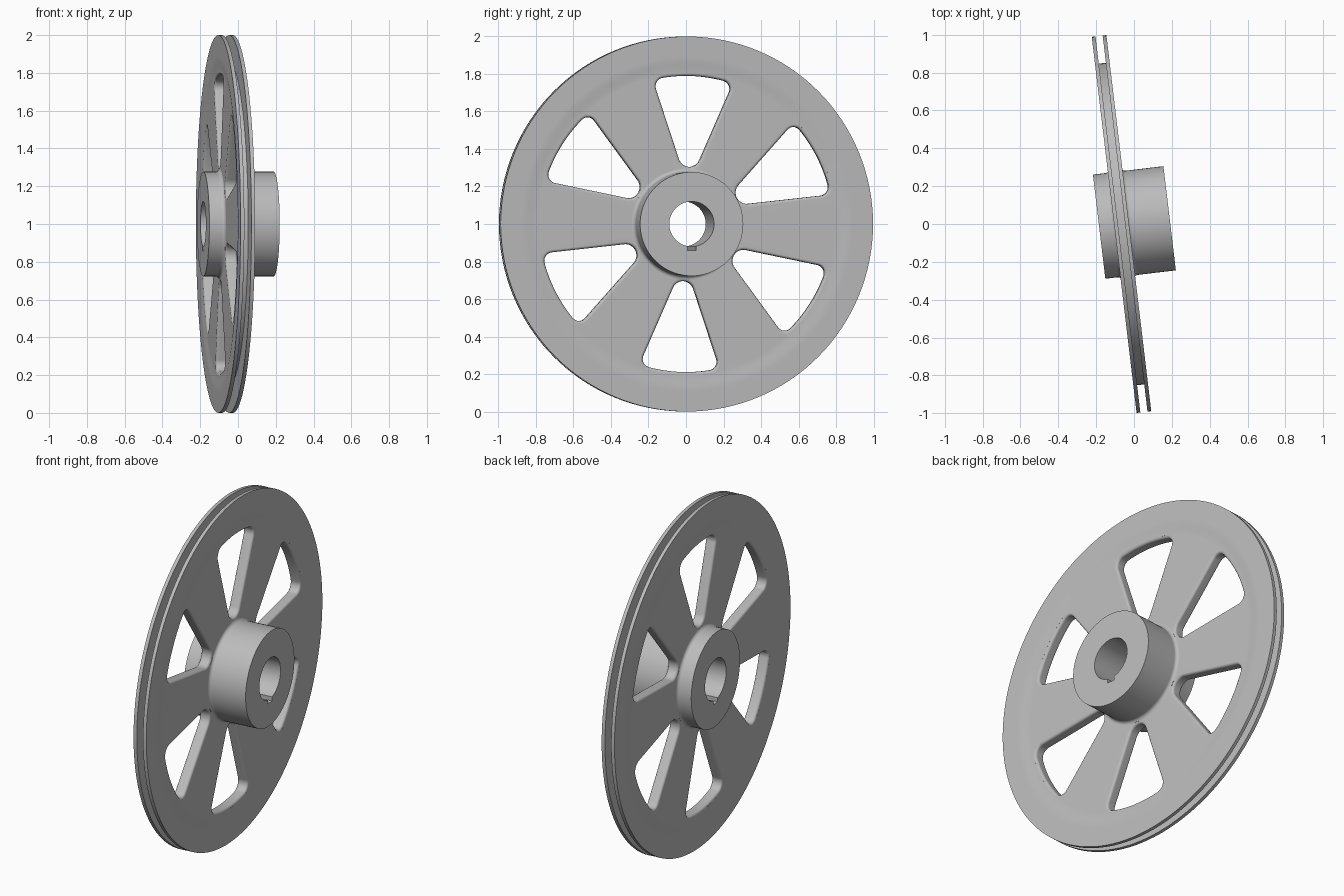
import bpy, bmesh
from math import sin, cos, radians, pi, atan2, hypot
from mathutils import Matrix, Vector

cube = bpy.data.objects.get("Cube")
if cube:
    bpy.data.objects.remove(cube)

SEGMENTS = 128
RIM, WEB, HUB, BORE = 0.039, 0.032, 0.277, 0.12    # half widths and radii
FILLET = 0.014

metal = bpy.data.materials.new("light grey metal")
metal.use_nodes = True
grey = (0.5, 0.5, 0.5, 1)
metal.diffuse_color = grey
metal.node_tree.nodes["Principled BSDF"].inputs["Base Color"].default_value = grey


def make_object(name, bm):
    bmesh.ops.recalc_face_normals(bm, faces=bm.faces)
    mesh = bpy.data.meshes.new(name)
    bm.to_mesh(mesh)
    bm.free()
    obj = bpy.data.objects.new(name, mesh)
    bpy.context.collection.objects.link(obj)
    mesh.materials.append(metal)
    return obj


def loft(bm, rings, closed=False):
    """Skin a stack of equal rings; cap the ends or join last to first."""
    rings = [[bm.verts.new(p) for p in ring] for ring in rings]
    n = len(rings[0])
    pairs = list(zip(rings, rings[1:])) + ([(rings[-1], rings[0])] if closed else [])
    for a, b in pairs:
        for i in range(n):
            j = (i + 1) % n
            bm.faces.new((a[i], a[j], b[j], b[i]))
    if not closed:
        bm.faces.new(rings[0])
        bm.faces.new(rings[-1])


# Side profile of one face: hub foot fillet, web, soft step up to the rim
def side(s, hub_end):
    f = 0.02
    foot = [(s * (WEB + f - f * sin(a)), HUB + f - f * cos(a))
            for a in (0, pi / 6, pi / 3, pi / 2)]
    step = [(s * (WEB + (RIM - WEB) * (0.5 - 0.5 * cos(pi * k / 5))), 0.80 + 0.018 * k)
            for k in range(6)]
    return [(hub_end, BORE), (hub_end, HUB)] + foot + step + [(s * RIM, 1.0)]


# Wheel body turned around the x axis, with a rope groove in the rim
groove = [(0.019, 1.0), (0.019, 0.855), (-0.019, 0.855), (-0.019, 1.0)]
profile = side(1, 0.256) + groove + side(-1, -0.119)[::-1]
bm = bmesh.new()
angles = [2 * pi * i / SEGMENTS for i in range(SEGMENTS)]
loft(bm, [[(x, r * cos(a), r * sin(a)) for a in angles] for x, r in profile], closed=True)
wheel = make_object("spoked_pulley_wheel", bm)


# Outline of a rounded wedge window, grown outward by d
def window_outline(d):
    t = radians(21)
    tip, tip_r, corner_r = 0.365, 0.06, 0.045
    off = tip_r - corner_r
    cx = tip + 0.395 * cos(t) - off * sin(t)
    cy = 0.395 * sin(t) + off * cos(t)
    out_angle, out_r = atan2(cy, cx), hypot(cx, cy) + corner_r + d

    def arc(x, y, r, a0, a1, n):
        return [(x + r * cos(a0 + (a1 - a0) * k / n), y + r * sin(a0 + (a1 - a0) * k / n))
                for k in range(n + 1)]
    half = arc(0, 0, out_r, 0, out_angle, 6)
    half += arc(cx, cy, corner_r + d, out_angle, t + pi / 2, 8)[1:]
    half += arc(tip, 0, tip_r + d, t + pi / 2, pi, 8)
    return half + [(x, -y) for x, y in half[-2:0:-1]]


# Window cutters flare at both faces, so the openings get rounded edges
quarter = [(WEB - FILLET + FILLET * sin(a), FILLET * (1 - cos(a)))
           for a in (0, pi / 8, pi / 4, 3 * pi / 8, pi / 2)]
quarter.append((WEB + 0.012, FILLET))
layers = [(-x, d) for x, d in quarter[::-1]] + quarter
bm = bmesh.new()
for k in range(6):
    turn = Matrix.Rotation(radians(27.3 + 60 * k), 4, 'X')
    loft(bm, [[turn @ Vector((x, u, v)) for u, v in window_outline(d)] for x, d in layers])

# Keyway cutter at the bottom of the bore
key = Matrix.Translation((0.07, 0, -0.117)) @ Matrix.Diagonal((0.6, 0.046, 0.05, 1))
bmesh.ops.create_cube(bm, size=1, matrix=key)
cutter = make_object("window_cutter", bm)
cutter.hide_render = True

cut = wheel.modifiers.new("windows", 'BOOLEAN')
cut.operation = 'DIFFERENCE'
cut.solver = 'EXACT'
cut.object = cutter
bpy.ops.object.select_all(action='DESELECT')
bpy.context.view_layer.objects.active = wheel
wheel.select_set(True)
bpy.ops.object.modifier_apply(modifier=cut.name)
bpy.data.objects.remove(cutter)

# Smooth shading and the slight turn of the whole wheel
bpy.ops.object.shade_smooth_by_angle(angle=radians(35))
normals = wheel.modifiers.new("even shading", 'WEIGHTED_NORMAL')
normals.keep_sharp = True
wheel.location = (-0.066, 0, 1)
wheel.rotation_euler = (0, 0, radians(6.8))
